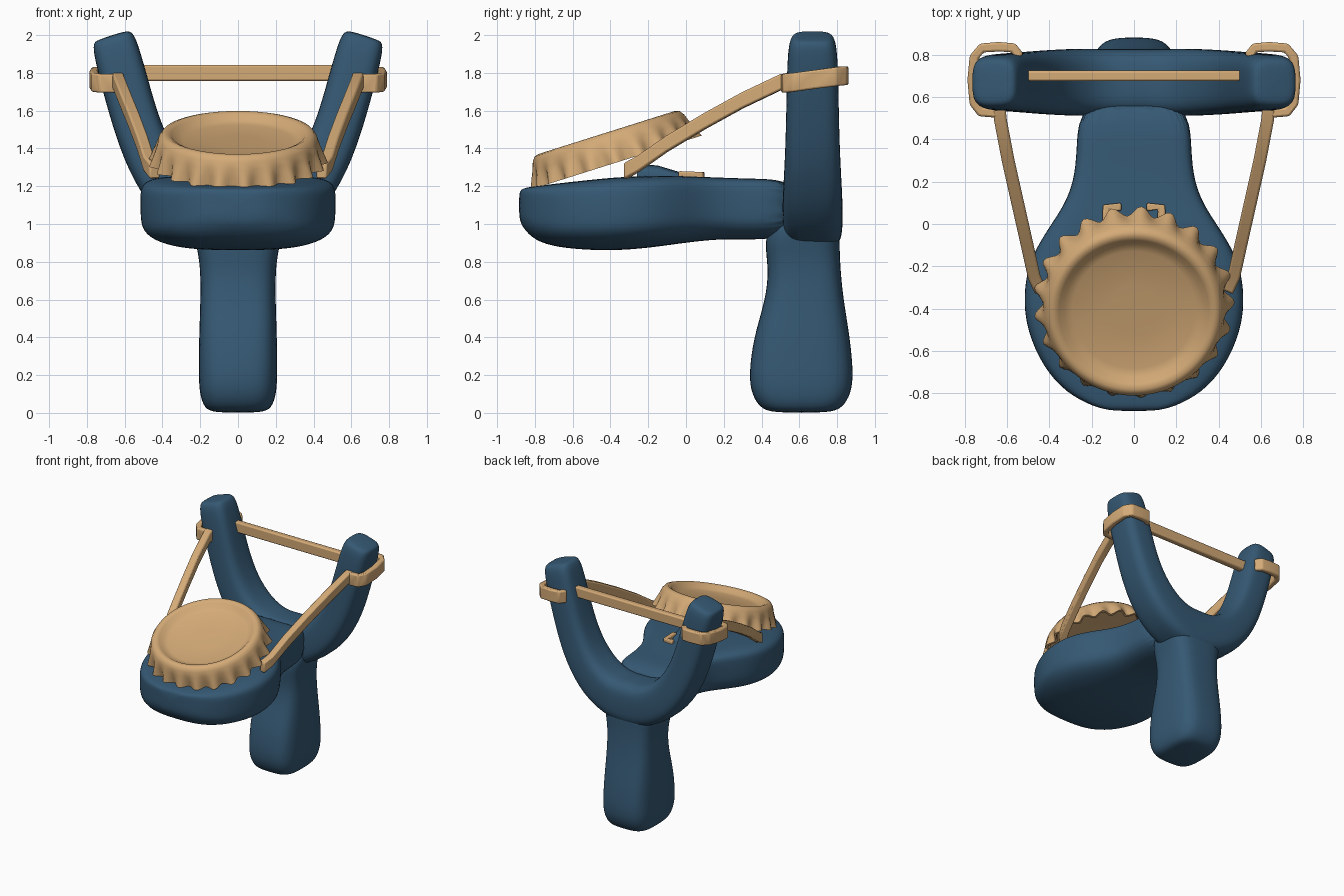
import bpy, bmesh, math
from mathutils import Vector, Matrix

cube = bpy.data.objects.get("Cube")
if cube:
    bpy.data.objects.remove(cube, do_unlink=True)


def material(name, rgb):
    m = bpy.data.materials.new(name)
    m.use_nodes = True
    m.diffuse_color = (*rgb, 1)
    m.node_tree.nodes["Principled BSDF"].inputs["Base Color"].default_value = (*rgb, 1)
    return m


BLUE = material("blue painted wood", (0.036, 0.1, 0.175))
TAN = material("tan rubber", (0.66, 0.405, 0.185))


def finish(bm, name, mat, angle=60):
    bmesh.ops.recalc_face_normals(bm, faces=bm.faces)
    me = bpy.data.meshes.new(name)
    bm.to_mesh(me)
    bm.free()
    me.materials.append(mat)
    ob = bpy.data.objects.new(name, me)
    bpy.context.collection.objects.link(ob)
    bpy.ops.object.select_all(action='DESELECT')
    ob.select_set(True)
    bpy.context.view_layer.objects.active = ob
    bpy.ops.object.shade_smooth_by_angle(angle=math.radians(angle))
    return ob


def skin(rings, name, mat, angle=60):
    """Bridge a list of closed rings and close both ends."""
    bm = bmesh.new()
    loops = [[bm.verts.new(p) for p in ring] for ring in rings]
    n = len(loops[0])
    for a, b in zip(loops, loops[1:]):
        for i in range(n):
            j = (i + 1) % n
            bm.faces.new((a[i], a[j], b[j], b[i]))
    bm.faces.new(loops[0])
    bm.faces.new(loops[-1])
    return finish(bm, name, mat, angle)


def rounded_ring(center, a, b, top=3.5, bottom=3.5, n=20):
    """Rounded rectangle; a and b are half-axis vectors."""
    pts = []
    for i in range(n):
        t = math.tau * (i + 0.5) / n
        c, s = math.cos(t), math.sin(t)
        e = 2 / (top if s > 0 else bottom)
        pts.append(center + a * math.copysign(abs(c) ** e, c) + b * math.copysign(abs(s) ** e, s))
    return pts


def subdivide(ob):
    mod = ob.modifiers.new("smooth", 'SUBSURF')
    mod.levels = mod.render_levels = 2


def mirror(ob):
    ob.modifiers.new("mirror", 'MIRROR')


def strip(name, path, width, thick):
    """Flat rubber band standing on edge along a path."""
    pts = [Vector(p) for p in path]
    rings = []
    for i, p in enumerate(pts):
        t = pts[min(i + 1, len(pts) - 1)] - pts[max(i - 1, 0)]
        side = Vector((t.y, -t.x, 0)).normalized() * thick / 2
        up = Vector((0, 0, width / 2))
        rings.append([p + side + up, p - side + up, p - side - up, p + side - up])
    ob = skin(rings, name, TAN, 40)
    bev = ob.modifiers.new("bevel", 'BEVEL')
    bev.width, bev.segments = 0.01, 2
    return ob


X, Y, Z = Vector((1, 0, 0)), Vector((0, 1, 0)), Vector((0, 0, 1))

# Handle: z, front y, back y, half width
handle = [(0, .46, .76, .13), (.025, .39, .83, .18), (.1, .345, .875, .205), (.2, .33, .89, .21),
          (.4, .355, .87, .208), (.6, .42, .835, .2), (.75, .435, .82, .2), (.86, .42, .815, .215),
          (.95, .42, .815, .24), (1.08, .5, .8, .24)]
subdivide(skin([rounded_ring(Vector((0, (f + b) / 2, z)), X * w, Y * (b - f) / 2)
                for z, f, b, w in handle], "handle", BLUE))

# Fork: x, z, half thickness across the path, half depth, for one arm from tip to middle
arm = [(.667, 2.0, .085, .085), (.662, 1.985, .11, .115), (.645, 1.92, .122, .132), (.595, 1.73, .125, .138),
       (.53, 1.5, .125, .142), (.44, 1.29, .135, .15), (.3, 1.12, .155, .16), (.14, 1.04, .17, .16)]
path = arm + [(0, 1.03, .18, .16)] + [(-x, z, h, d) for x, z, h, d in reversed(arm)]
rings = []
for i, (x, z, h, d) in enumerate(path):
    p, q = path[max(i - 1, 0)], path[min(i + 1, len(path) - 1)]
    normal = Vector((p[1] - q[1], 0, q[0] - p[0])).normalized()
    rings.append(rounded_ring(Vector((x, .67, z)), normal * h, Y * d))
subdivide(skin(rings, "fork", BLUE))

# Spoon-shaped platform: y, half width, bottom z, top z
platform = [(-.885, .1, 1.03, 1.17), (-.865, .19, .98, 1.19), (-.8, .32, .91, 1.2), (-.68, .43, .875, 1.215),
            (-.5, .51, .86, 1.235), (-.34, .525, .86, 1.25), (-.18, .5, .875, 1.255), (-.04, .42, .895, 1.255),
            (.08, .335, .91, 1.25), (.2, .285, .92, 1.245), (.35, .27, .915, 1.24), (.6, .265, .93, 1.235)]
subdivide(skin([rounded_ring(Vector((0, y, (lo + hi) / 2)), X * w, Z * (hi - lo) / 2, 7, 2.9, 28)
                for y, w, lo, hi in platform], "platform", BLUE))

# Wedge that props the cap up, and the small clips behind it
wedge = [(-.26, .12, 1.32), (-.15, .15, 1.31), (0, .13, 1.265), (.06, .1, 1.245)]
skin([rounded_ring(Vector((0, y, (1.2 + z) / 2)), X * w, Z * (z - 1.2) / 2) for y, w, z in wedge],
     "cap_rest", BLUE)
mirror(strip("rear_clip", [(.06, .08, 1.25), (.13, .08, 1.25), (.13, -.04, 1.255)], .05, .04))

# Crimped cap: radius and height from the top centre, over the skirt, to the inside
profile = [(.12, .112), (.29, .118), (.33, .13), (.355, .156), (.38, .167), (.402, .16), (.42, .135),
           (.432, .095), (.442, .05), (.452, 0), (.432, 0), (.415, .05), (.4, .09), (.36, .1), (.12, .085)]
CRIMPS, STEPS = 21, 8


def crimped(r, z, i):
    wave = math.cos(math.tau * i / STEPS) * .024 * max(0, 1 - z / .11)
    t = math.tau * i / (CRIMPS * STEPS)
    return Vector(((r + wave) * math.cos(t), (r + wave) * math.sin(t), z))


cap = skin([[crimped(r, z, i) for i in range(CRIMPS * STEPS)] for r, z in profile], "bottle_cap", TAN, 50)
cap.matrix_world = Matrix.Translation((0, -.37, 1.325)) @ Matrix.Rotation(math.radians(17.5), 4, 'X')

# Rubber bands: stretched sides, wraps round the arms, and the cross piece
mirror(strip("side_band", [(.637, .58, 1.765), (.633, .5, 1.75), (.595, .3, 1.655), (.55, .1, 1.545),
                           (.505, -.1, 1.425), (.472, -.25, 1.32), (.44, -.32, 1.28)], .085, .06))
mirror(strip("arm_wrap", [(.62, .55, 1.745), (.66, .525, 1.745), (.725, .53, 1.745), (.755, .57, 1.75),
                          (.765, .68, 1.765), (.755, .79, 1.78), (.72, .832, 1.785), (.64, .838, 1.785),
                          (.57, .833, 1.785), (.54, .79, 1.785)], .1, .045))
strip("cross_band", [(-.56, .7, 1.8), (.56, .7, 1.8)], .085, .05)
